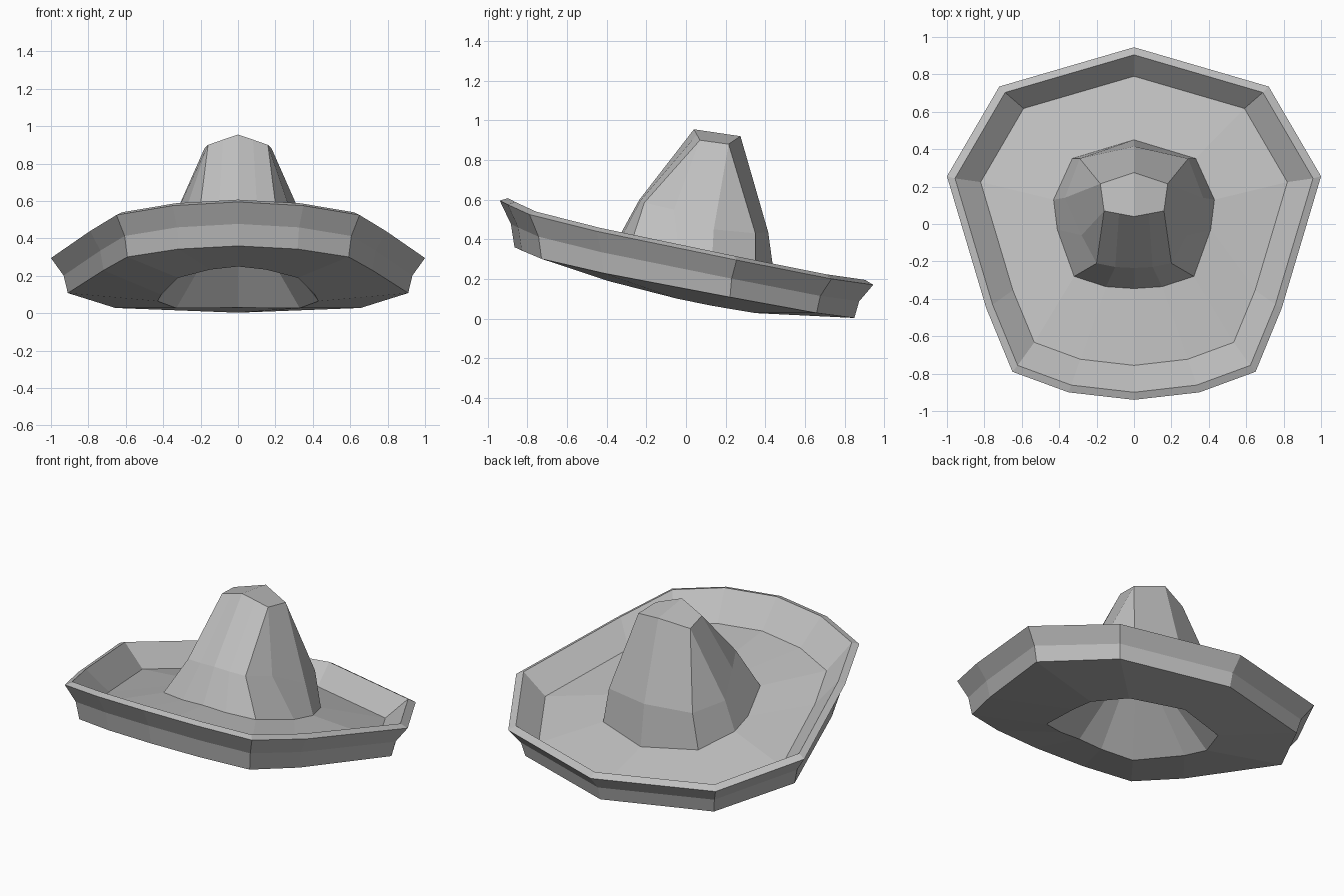
import bpy
import bmesh
from mathutils import Vector

default_cube = bpy.data.objects.get("Cube")
if default_cube:
    bpy.data.objects.remove(default_cube, do_unlink=True)

# One plain grey for the whole hat
felt = bpy.data.materials.new("grey_felt")
felt.use_nodes = True
GREY = (0.52, 0.52, 0.52, 1)
felt.diffuse_color = GREY
felt.node_tree.nodes["Principled BSDF"].inputs["Base Color"].default_value = GREY


def full_ring(half):
    """Mirror a half ring, which runs from back centre to front centre."""
    points = [Vector(p) for p in half]
    mirrored = [Vector((-p.x, p.y, p.z)) for p in reversed(points[1:-1])]
    return points + mirrored


def scaled(ring, spread, height, drop, shift=0):
    """Copy a ring, scaling it about the middle and moving it in z and y."""
    return [Vector((p.x * spread, p.y * spread + shift, p.z * height + drop)) for p in ring]


def loft(name, rings, capped=False):
    """Skin rings with flat quads, listed along the profile from the top down."""
    bm = bmesh.new()
    loops = [[bm.verts.new(p) for p in ring] for ring in rings]
    for upper, lower in zip(loops, loops[1:]):
        count = len(upper)
        for i in range(count):
            j = (i + 1) % count
            bm.faces.new((upper[i], upper[j], lower[j], lower[i]))
    if capped:
        # Two sloping halves that meet at a centre ridge
        top = loops[0]
        middle = len(top) // 2
        bm.faces.new(top[middle::-1])
        bm.faces.new(top[:1] + top[:middle - 1:-1])
    bmesh.ops.remove_doubles(bm, verts=bm.verts[:], dist=0.001)
    mesh = bpy.data.meshes.new(name)
    bm.to_mesh(mesh)
    bm.free()
    mesh.materials.append(felt)
    obj = bpy.data.objects.new(name, mesh)
    bpy.context.collection.objects.link(obj)


# Outer lip of the brim, high at the front and low at the back
lip = full_ring([
    (0, .945, .17), (.72, .735, .2), (1, .255, .295), (.79, -.45, .44),
    (.65, -.79, .525), (.35, -.9, .575), (0, -.94, .595)])

# Ring where the crown meets the brim
crown_base = full_ring([
    (0, .45, .18), (.33, .35, .21), (.43, .13, .27), (.41, -.03, .3),
    (.32, -.28, .37), (.15, -.335, .39), (0, -.345, .4)])

# Shoulder of the crown
shoulder = full_ring([
    (0, .415, .435), (.29, .35, .43), (.37, .14, .45), (.28, -.06, .55),
    (.2, -.21, .585), (.1, -.23, .595), (0, -.235, .6)])

# Small ridged top; paired points are merged into corners
back_corner, front_corner = (.18, .215, .88), (.16, .07, .9)
crown_top = full_ring([
    (0, .275, .92), back_corner, back_corner, front_corner, front_corner,
    (.08, .055, .928), (0, .04, .955)])

# Brim rings derived from the lip
lip_top = scaled(lip, .957, .97, .03)
floor_edge = scaled(lip, .82, .85, -.06, .015)
under_edge = scaled(lip, .91, .84, -.14, -.01)
wall_bend = [Vector((b.x + (a.x - b.x) * .25, b.y + (a.y - b.y) * .25, (a.z + b.z) / 2))
             for a, b in zip(lip, under_edge)]

# The head opening lies below the crown base and reaches further forward
head_opening = [Vector((p.x, p.y * (1.4 if p.y < 0 else 1), p.z - .15 - .3 * p.x ** 2))
                for p in crown_base]
hollow_tip = scaled(head_opening, 0, 0, .6, .03)

loft("crown", [crown_top, shoulder, crown_base], capped=True)
loft("brim", [crown_base, floor_edge, lip_top, lip, wall_bend, under_edge, head_opening])
loft("head_hollow", [head_opening, hollow_tip])
